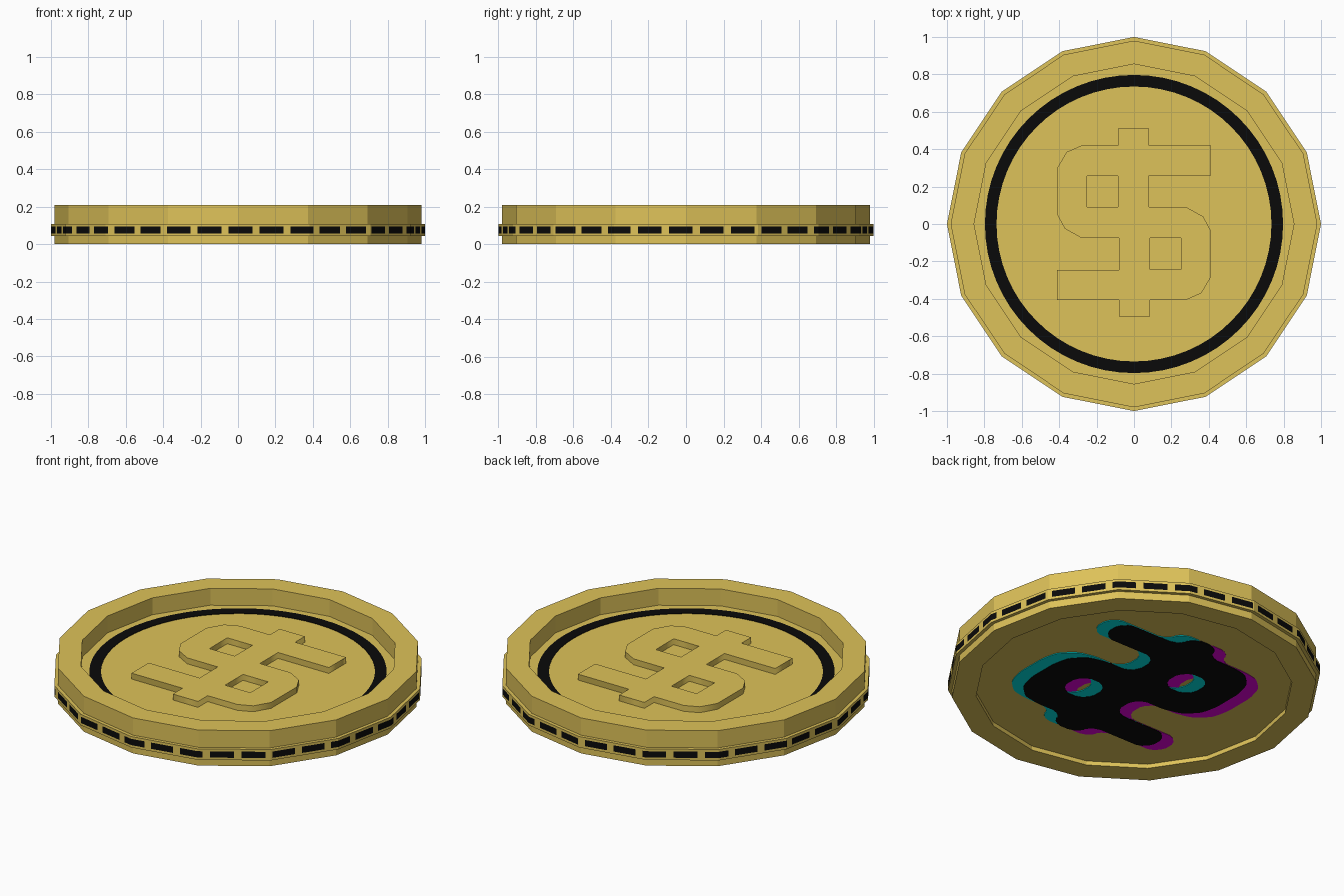
import bpy, bmesh, math
from mathutils import Vector

cube = bpy.data.objects.get("Cube")
if cube:
    bpy.data.objects.remove(cube, do_unlink=True)


def material(name, r, g, b):
    m = bpy.data.materials.new(name)
    m.use_nodes = True
    m.diffuse_color = (r, g, b, 1)
    m.node_tree.nodes["Principled BSDF"].inputs["Base Color"].default_value = (r, g, b, 1)
    return m


gold = material("gold", 0.73, 0.54, 0.10)
black = material("black", 0.003, 0.003, 0.003)
teal = material("teal", 0, 0.78, 0.78)
magenta = material("magenta", 0.78, 0, 0.72)


def circle(n):
    return [Vector((math.cos(math.tau * i / n), math.sin(math.tau * i / n))) for i in range(n)]


def loft(name, outline, profile, mats, closed=True, paint=None):
    """Sweep a (radius, height) profile round a unit outline."""
    bm = bmesh.new()
    rings = [[bm.verts.new((p.x * r, p.y * r, z)) for p in outline] for r, z in profile]
    n = len(outline)
    for k in range(len(rings) if closed else len(rings) - 1):
        a, b = rings[k], rings[(k + 1) % len(rings)]
        for i in range(n):
            j = (i + 1) % n
            face = bm.faces.new((a[i], a[j], b[j], b[i]))
            if paint and paint(k, i):
                face.material_index = 1
    if not closed:
        bm.faces.new(rings[0])
        bm.faces.new(rings[-1])
    bmesh.ops.recalc_face_normals(bm, faces=bm.faces)
    mesh = bpy.data.meshes.new(name)
    bm.to_mesh(mesh)
    bm.free()
    for m in mats:
        mesh.materials.append(m)
    obj = bpy.data.objects.new(name, mesh)
    bpy.context.collection.objects.link(obj)
    return obj


# Coin body: raised rim, deep top recess, shallow bottom recess
SIDES = 16
TOP, FLOOR, UNDER = 0.21, 0.11, 0.025
corners = circle(SIDES)
loft("coin_body", corners,
     [(0.85, UNDER), (0.85, 0), (0.98, 0), (0.98, TOP), (0.855, TOP), (0.855, FLOOR)],
     [gold], closed=False)

# Edge band with evenly spaced dashes running along its flat sides
DASHES, LENGTH, START = 37, 0.33, 11.87
step = SIDES / DASHES


def on_edge(t):
    i = int(t) % SIDES
    return corners[i].lerp(corners[(i + 1) % SIDES], t - int(t))


stops = set(range(SIDES))
for d in range(DASHES):
    stops |= {(START + d * step) % SIDES, (START + d * step + LENGTH) % SIDES}
stops = sorted(stops)


def is_dash(k, i):
    end = stops[i + 1] if i + 1 < len(stops) else SIDES
    middle = (stops[i] + end) / 2
    return k == 2 and (middle - START) % step < LENGTH


loft("edge_band", [on_edge(t) for t in stops],
     [(0.97, 0.043), (1, 0.043), (1, 0.057), (1, 0.094), (1, 0.108), (0.97, 0.108)],
     [gold, black], paint=is_dash)

# Painted ring on the top floor
loft("painted_ring", circle(64),
     [(0.735, FLOOR - 0.002), (0.797, FLOOR - 0.002), (0.797, FLOOR + 0.003), (0.735, FLOOR + 0.003)],
     [black])

# Currency symbol: half an outline, turned half round for the rest
half = [(-0.085, 0.51), (0.08, 0.51), (0.08, 0.42), (0.413, 0.42), (0.413, 0.26), (0.08, 0.26),
        (0.08, 0.09), (0.28, 0.09), (0.37, 0.04), (0.413, -0.04), (0.413, -0.28),
        (0.36, -0.37), (0.28, -0.405)]
hole = [(-0.25, 0.09), (-0.085, 0.09), (-0.085, 0.257), (-0.25, 0.257)]


def turned(points):
    return [(-x, 0.015 - y) for x, y in points]


# The half outline ends where the turned tab's foot begins
foot = [(0.085, -0.405)]
outline = half + foot + turned(half) + turned(foot)
loops = [outline, hole, turned(hole)]


def soften(points, size):
    out = []
    pts = [Vector(p) for p in points]
    for i, p in enumerate(pts):
        for q in (pts[i - 1], pts[(i + 1) % len(pts)]):
            d = q - p
            out.append(p + d.normalized() * min(size, d.length * 0.35))
    return out


def symbol(name, mat, low, high, scale=1.0, shift=0.0, soft=False):
    curve = bpy.data.curves.new(name, "CURVE")
    curve.dimensions = "2D"
    curve.fill_mode = "BOTH"
    curve.extrude = (high - low) / 2
    for points in loops:
        if soft:
            points = soften(soften(points, 0.045), 0.015)
        spline = curve.splines.new("POLY")
        spline.points.add(len(points) - 1)
        for sp, (x, y) in zip(spline.points, points):
            sp.co = (x * scale + shift, y * scale, 0, 1)
        spline.use_cyclic_u = True
    curve.materials.append(mat)
    obj = bpy.data.objects.new(name, curve)
    obj.location.z = (low + high) / 2
    bpy.context.collection.objects.link(obj)
    bpy.ops.object.select_all(action="DESELECT")
    obj.select_set(True)
    bpy.context.view_layer.objects.active = obj
    bpy.ops.object.convert(target="MESH")


# Raised symbol on top, layered painted symbols underneath
symbol("raised_symbol", gold, FLOOR - 0.004, 0.145)
symbol("painted_symbol_left", teal, UNDER - 0.004, UNDER + 0.001, 1.17, 0.08, True)
symbol("painted_symbol_right", magenta, UNDER - 0.002, UNDER + 0.001, 1.17, -0.08, True)
symbol("painted_symbol_middle", black, UNDER - 0.006, UNDER + 0.001, 1.17, 0, True)
